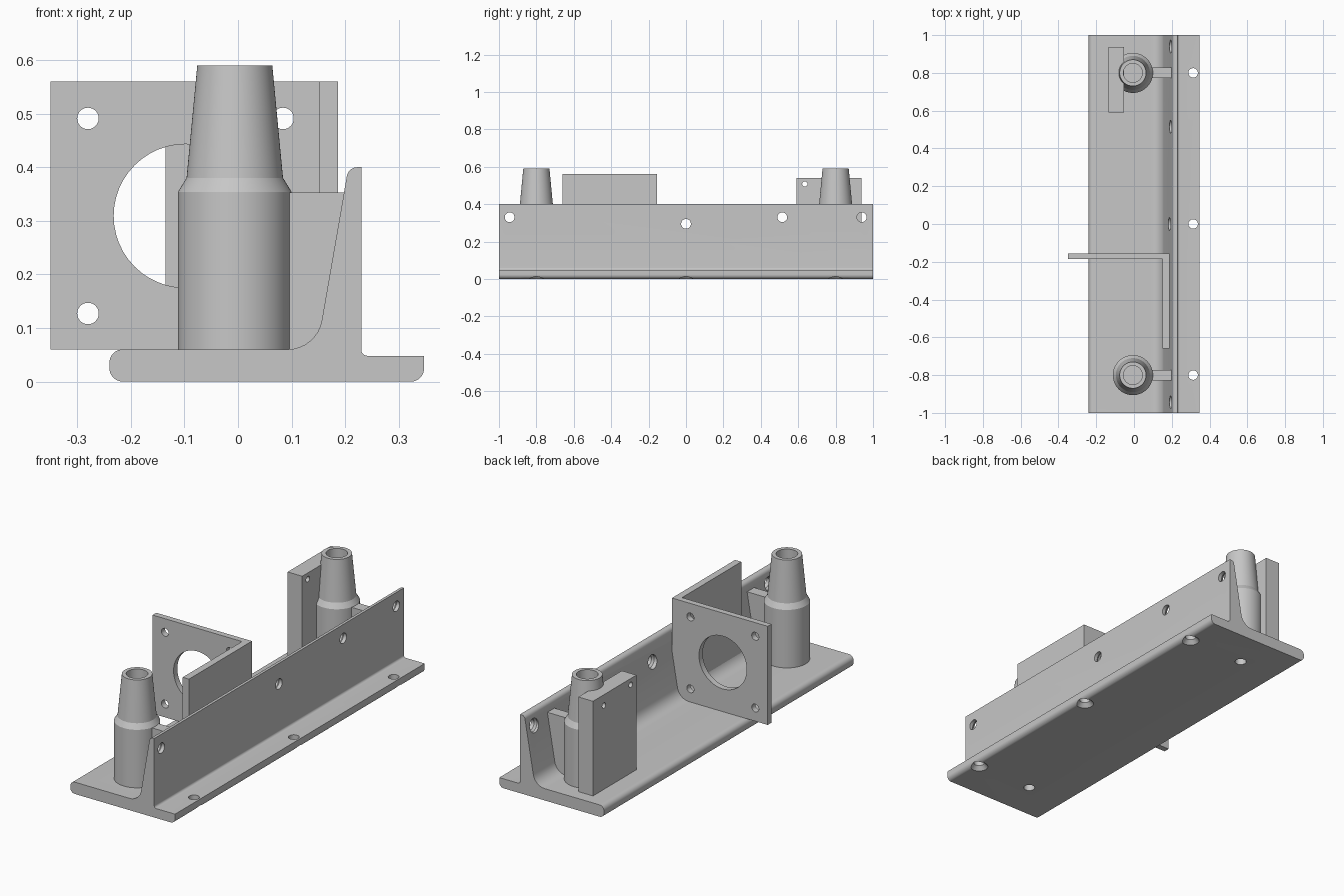
import bpy, bmesh, math
from mathutils import Vector, Matrix

cube = bpy.data.objects.get("Cube")
if cube:
    bpy.data.objects.remove(cube, do_unlink=True)

grey = bpy.data.materials.new("plain grey")
grey.use_nodes = True
grey.diffuse_color = (0.57, 0.57, 0.57, 1)
grey.node_tree.nodes["Principled BSDF"].inputs["Base Color"].default_value = grey.diffuse_color

AXIS_X = Matrix.Rotation(math.pi / 2, 4, 'Y')     # local z becomes x
AXIS_Y = Matrix.Rotation(math.pi / 2, 4, 'X')     # local (x, y) becomes (x, z)


def finish(bm, name):
    """Clean the mesh and turn it into an object."""
    bmesh.ops.remove_doubles(bm, verts=bm.verts, dist=1e-5)
    bmesh.ops.recalc_face_normals(bm, faces=bm.faces)
    mesh = bpy.data.meshes.new(name)
    bm.to_mesh(mesh)
    bm.free()
    mesh.materials.append(grey)
    ob = bpy.data.objects.new(name, mesh)
    bpy.context.collection.objects.link(ob)
    return ob


def rounded(corners, steps=8):
    """Polygon corners (x, y, radius) to points with filleted corners."""
    pts = []
    for i, (x, y, r) in enumerate(corners):
        p = Vector((x, y))
        if r == 0:
            pts.append(p)
            continue
        a = (Vector(corners[i - 1][:2]) - p).normalized()
        b = (Vector(corners[(i + 1) % len(corners)][:2]) - p).normalized()
        half = a.angle(b) / 2
        centre = p + (a + b).normalized() * r / math.sin(half)
        start = (p + a * r / math.tan(half) - centre).normalized()
        end = (p + b * r / math.tan(half) - centre).normalized()
        pts += [centre + start.slerp(end, k / steps).normalized() * r
                for k in range(steps + 1)]
    return pts


def extrude(name, pts, low, high, matrix=Matrix()):
    bm = bmesh.new()
    face = bm.faces.new([bm.verts.new((p[0], p[1], low)) for p in pts])
    out = bmesh.ops.extrude_face_region(bm, geom=[face], use_keep_orig=True)
    top = [v for v in out["geom"] if isinstance(v, bmesh.types.BMVert)]
    bmesh.ops.translate(bm, verts=top, vec=(0, 0, high - low))
    bm.transform(matrix)
    return finish(bm, name)


def box(name, x, y, z):
    return extrude(name, [(x[0], y[0]), (x[1], y[0]), (x[1], y[1]), (x[0], y[1])], *z)


def lathe(bm, profile, matrix, steps=48):
    """Revolve (radius, height) points about the z axis of the matrix."""
    verts = [bm.verts.new(matrix @ Vector((r, 0, h))) for r, h in profile]
    edges = [bm.edges.new(pair) for pair in zip(verts, verts[1:])]
    bmesh.ops.spin(bm, geom=verts + edges, axis=matrix.to_3x3() @ Vector((0, 0, 1)),
                   cent=matrix.translation, angle=2 * math.pi, steps=steps)


def rod(r, low, high):
    return [(0, low), (r, low), (r, high), (0, high)]


def cut(ob, holes):
    """Cut revolved holes, given as (profile, matrix), out of an object."""
    bm = bmesh.new()
    for profile, matrix in holes:
        lathe(bm, profile, matrix)
    cutter = finish(bm, "hole_cutter")
    cutter.hide_render = True
    mod = ob.modifiers.new("holes", 'BOOLEAN')
    mod.operation, mod.solver, mod.object = 'DIFFERENCE', 'EXACT', cutter
    result = bpy.data.meshes.new_from_object(
        ob.evaluated_get(bpy.context.evaluated_depsgraph_get()))
    ob.modifiers.clear()
    ob.data = result
    bpy.data.objects.remove(cutter, do_unlink=True)


def at(x, y, z, turn=Matrix()):
    return Matrix.Translation((x, y, z)) @ turn


POST_X, POST_Y = -0.006, (-0.8, 0.8)

# Long base with upright tapered wall
rail = extrude("base_rail", rounded([
    (-0.24, 0, 0.025), (0.347, 0, 0.024), (0.347, 0.048, 0), (0.23, 0.048, 0.012),
    (0.23, 0.4, 0), (0.206, 0.4, 0.02), (0.147, 0.06, 0.065), (-0.24, 0.06, 0.025)]),
    -1, 1, AXIS_Y)
countersunk = [(0, -0.01), (0.043, -0.01), (0.043, 0), (0.025, 0.02), (0.025, 0.1), (0, 0.1)]
wall_hole = [(0, -0.12), (0.034, -0.12), (0.034, -0.028), (0.026, -0.018), (0.026, 0.05), (0, 0.05)]
cut(rail, [(countersunk, at(0.313, y, 0)) for y in (-0.8, 0, 0.8)]
    + [(rod(0.027, -0.1, 0.1), at(POST_X, y, 0)) for y in POST_Y]
    + [(wall_hole, at(0.23, y, z, AXIS_X))
       for y, z in ((-0.943, 0.33), (0, 0.295), (0.515, 0.33), (0.94, 0.33))])
parts = [rail]

# Hollow tapered posts, each tied to the wall by a rib
for label, y in zip(("front", "rear"), POST_Y):
    bm = bmesh.new()
    lathe(bm, [(0, 0.2), (0.027, 0.2), (0.027, 0.058), (0.106, 0.058), (0.106, 0.354),
               (0.09, 0.38), (0.07, 0.59), (0.05, 0.59), (0.05, 0.3), (0, 0.3)],
          at(POST_X, y, 0), 64)
    parts.append(finish(bm, label + "_post"))
    parts.append(box(label + "_rib", (0.07, 0.202), (y - 0.028, y + 0.028), (0.055, 0.353)))

# L-shaped mounting bracket with a large opening and four bolt holes
bracket = extrude("mounting_bracket", [
    (-0.35, -0.185), (0.152, -0.185), (0.152, -0.66), (0.187, -0.66),
    (0.187, -0.155), (-0.35, -0.155)], 0.06, 0.56)
MID_X, MID_Z = -0.098, 0.309
cut(bracket, [(rod(0.134, -0.1, 0.1), at(MID_X, -0.17, MID_Z, AXIS_Y))]
    + [(rod(0.02, -0.1, 0.1), at(MID_X + sx * 0.182, -0.17, MID_Z + sz * 0.182, AXIS_Y))
       for sx in (-1, 1) for sz in (-1, 1)])
parts.append(bracket)

# Upright block beside the rear post
block = box("rear_block", (-0.135, -0.053), (0.59, 0.938), (0.058, 0.54))
cut(block, [(rod(0.014, -0.1, 0.1), at(-0.094, y, z, AXIS_X))
            for y, z in ((0.635, 0.508), (0.85, 0.485))])
parts.append(block)

# Smooth the curved faces, keeping the edges crisp
bpy.ops.object.select_all(action='DESELECT')
for ob in parts:
    ob.select_set(True)
bpy.context.view_layer.objects.active = rail
bpy.ops.object.shade_smooth_by_angle(angle=math.radians(25))
